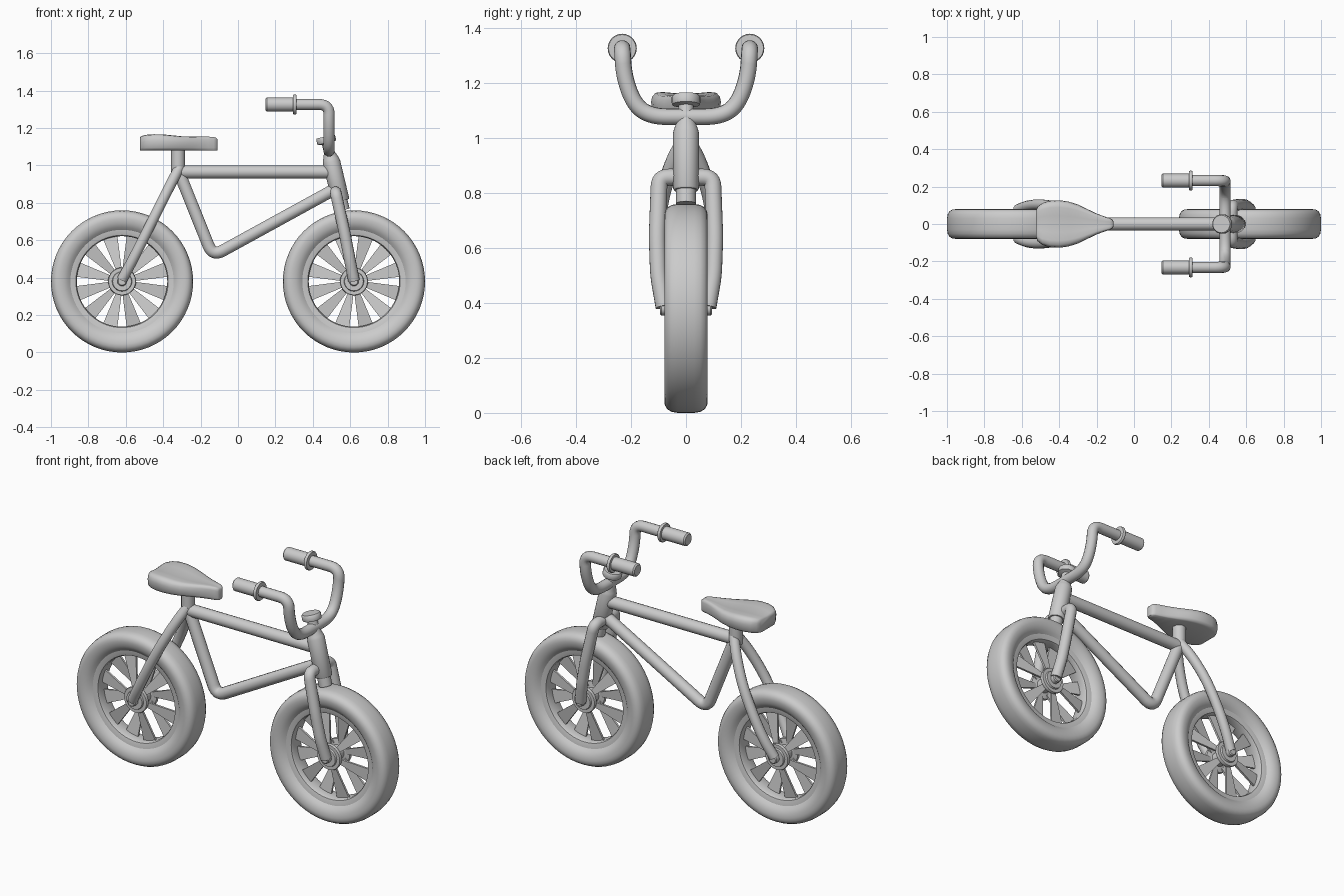
import bpy, bmesh, math
from mathutils import Vector, Matrix

if "Cube" in bpy.data.objects:
    bpy.data.objects.remove(bpy.data.objects["Cube"])


def finish(ob, angle=40):
    bpy.ops.object.select_all(action='DESELECT')
    bpy.context.view_layer.objects.active = ob
    ob.select_set(True)
    if ob.type == 'CURVE':
        bpy.ops.object.convert(target='MESH')
        ob = bpy.context.object
    bpy.ops.object.shade_smooth_by_angle(angle=math.radians(angle))
    return ob


def from_bmesh(name, bm, angle=40):
    bmesh.ops.recalc_face_normals(bm, faces=bm.faces)
    me = bpy.data.meshes.new(name)
    bm.to_mesh(me)
    bm.free()
    ob = bpy.data.objects.new(name, me)
    bpy.context.collection.objects.link(ob)
    return finish(ob, angle)


def rounded(points, fillet, steps=7):
    """Replace each inner corner of a path by a smooth bend."""
    pts = [Vector(p) for p in points]
    out = [pts[0]]
    for a, b, c in zip(pts, pts[1:], pts[2:]):
        da, dc = a - b, c - b
        p = b + da.normalized() * min(fillet, da.length * 0.49)
        q = b + dc.normalized() * min(fillet, dc.length * 0.49)
        for i in range(steps + 1):
            t = i / steps
            out.append(p * (1 - t) ** 2 + b * 2 * t * (1 - t) + q * t * t)
    return out + [pts[-1]]


def tube(name, points, radius, fillet=0.05):
    cu = bpy.data.curves.new(name, 'CURVE')
    cu.dimensions = '3D'
    cu.bevel_depth = radius
    cu.bevel_resolution = 5
    cu.use_fill_caps = True
    pts = rounded(points, fillet)
    sp = cu.splines.new('POLY')
    sp.points.add(len(pts) - 1)
    for sp_pt, p in zip(sp.points, pts):
        sp_pt.co = (*p, 1)
    ob = bpy.data.objects.new(name, cu)
    bpy.context.collection.objects.link(ob)
    return finish(ob)


def lathe(name, profile, origin, axis, seg=32, closed=False):
    """Spin (radius, height) pairs around an axis through origin."""
    bm = bmesh.new()
    rings = []
    for r, h in profile:
        rings.append([bm.verts.new((r * math.cos(math.tau * i / seg),
                                    r * math.sin(math.tau * i / seg), h)) for i in range(seg)])
    pairs = list(zip(rings, rings[1:]))
    if closed:
        pairs.append((rings[-1], rings[0]))
    else:
        bm.faces.new(rings[0])
        bm.faces.new(rings[-1])
    for a, b in pairs:
        for i in range(seg):
            j = (i + 1) % seg
            bm.faces.new((a[i], a[j], b[j], b[i]))
    rot = Vector(axis).to_track_quat('Z', 'Y').to_matrix().to_4x4()
    bm.transform(Matrix.Translation(origin) @ rot)
    return from_bmesh(name, bm)


def mirror_profile(half):
    return half + [(r, -h) for r, h in reversed(half)]


def wheel(name, x):
    c, y_axis = (x, 0, 0.38), (0, 1, 0)
    # tyre and rim
    tyre = [(0.275, 0.05), (0.29, 0.064), (0.31, 0.075), (0.335, 0.079),
            (0.352, 0.077), (0.367, 0.068), (0.376, 0.052), (0.38, 0.03)]
    lathe(name + "_tyre", mirror_profile(tyre), c, y_axis, 64, True)
    rim = [(0.242, 0.035), (0.247, 0.045), (0.265, 0.05), (0.285, 0.052)]
    lathe(name + "_rim", mirror_profile(rim), c, y_axis, 64, True)
    # hub with flanges and axle
    hub = [(0.02, 0.095), (0.025, 0.09), (0.025, 0.066), (0.05, 0.066),
           (0.053, 0.056), (0.072, 0.056), (0.075, 0.05), (0.072, 0.036), (0.04, 0.03)]
    lathe(name + "_hub", mirror_profile(hub), c, y_axis, 32)
    # tapered blade spokes leaning alternately to each side
    bm = bmesh.new()
    for k in range(12):
        lean = 0.035 if k % 2 else -0.035
        rot = Matrix.Rotation(math.radians(15 + 30 * k), 4, 'Y')
        v = []
        for r, w, y in ((0.05, 0.013, lean), (0.25, 0.04, lean * 0.2)):
            for dw, dy in ((-w, -0.006), (w, -0.006), (w, 0.006), (-w, 0.006)):
                v.append(bm.verts.new(Vector(c) + rot @ Vector((r, y + dy, dw))))
        bm.faces.new(v[:4])
        bm.faces.new(v[4:])
        for i in range(4):
            j = (i + 1) % 4
            bm.faces.new((v[i], v[j], v[4 + j], v[4 + i]))
    from_bmesh(name + "_spokes", bm)


wheel("rear_wheel", -0.62)
wheel("front_wheel", 0.62)

# frame tubes
tube("top_tube", [(-0.32, 0, 0.965), (0.5, 0, 0.965)], 0.035)
tube("seat_and_down_tube", [(-0.32, 0, 0.975), (-0.135, 0, 0.515), (0.53, 0, 0.88)], 0.033, 0.06)
tube("seat_post", [(-0.32, 0, 0.94), (-0.32, 0, 1.11)], 0.037)
for side, s in (("left", 1), ("right", -1)):
    tube(side + "_rear_stay",
         [(-0.315, 0.01 * s, 0.985), (-0.36, 0.055 * s, 0.9), (-0.43, 0.096 * s, 0.76),
          (-0.5, 0.105 * s, 0.62), (-0.565, 0.1 * s, 0.49), (-0.62, 0.078 * s, 0.39)],
         0.028, 0.08)

# head tube, steerer, stem and cap share one tilted axis
lean = Vector((-0.24, 0, 1)).normalized()
foot = Vector((0.55, 0, 0.81))
lathe("head_tube", [(0.043, 0), (0.047, 0.006), (0.047, 0.215), (0.043, 0.23),
                    (0.028, 0.27), (0.028, 0.315), (0.05, 0.32), (0.052, 0.326),
                    (0.052, 0.348), (0.047, 0.355)], foot, lean, 24)
lathe("steerer", [(0.036, -0.05), (0.036, 0.01)], foot, lean, 24)

# front fork: one bent tube over the crown
leg = [(0.62, 0.08, 0.385), (0.597, 0.1, 0.5), (0.57, 0.105, 0.64), (0.522, 0.097, 0.857)]
tube("front_fork", leg + [(x, -y, z) for x, y, z in reversed(leg)], 0.031, 0.035)

# handlebar with grips
bar = [(0.17, 0.232, 1.326), (0.487, 0.232, 1.326), (0.487, 0.225, 1.22),
       (0.487, 0.185, 1.115), (0.487, 0.12, 1.077)]
tube("handlebar", bar + [(x, -y, z) for x, y, z in reversed(bar)], 0.03, 0.055)
for side, s in (("left", 1), ("right", -1)):
    lathe(side + "_grip",
          [(0.03, 0), (0.037, 0.007), (0.037, 0.147), (0.05, 0.148), (0.053, 0.152),
           (0.053, 0.161), (0.05, 0.165), (0.03, 0.166)],
          (0.147, 0.232 * s, 1.326), (1, 0, 0), 24)

# saddle: cross-sections of (x, half width, rim height) with a dished top
stations = [(-0.525, 0.07, 1.15), (-0.515, 0.092, 1.158), (-0.49, 0.112, 1.164),
            (-0.45, 0.124, 1.167), (-0.4, 0.127, 1.166), (-0.35, 0.12, 1.161),
            (-0.3, 0.104, 1.156), (-0.25, 0.08, 1.154), (-0.2, 0.056, 1.154),
            (-0.16, 0.041, 1.154), (-0.13, 0.032, 1.152), (-0.115, 0.024, 1.147),
            (-0.11, 0.014, 1.14)]
bm = bmesh.new()
rings = []
for x, w, top in stations:
    half = [(0, top - 0.05 * w), (0.35, top - 0.03 * w), (0.7, top), (0.88, top - 0.003),
            (0.97, top - 0.016), (1, top - 0.034), (0.97, 1.095), (0.9, 1.084), (0.8, 1.08)]
    prof = half + [(-u, z) for u, z in reversed(half[1:])]
    rings.append([bm.verts.new((x, u * w, z)) for u, z in prof])
n = len(rings[0])
bm.faces.new(rings[0])
bm.faces.new(rings[-1])
for a, b in zip(rings, rings[1:]):
    for i in range(n):
        j = (i + 1) % n
        bm.faces.new((a[i], a[j], b[j], b[i]))
from_bmesh("seat", bm, 60)
